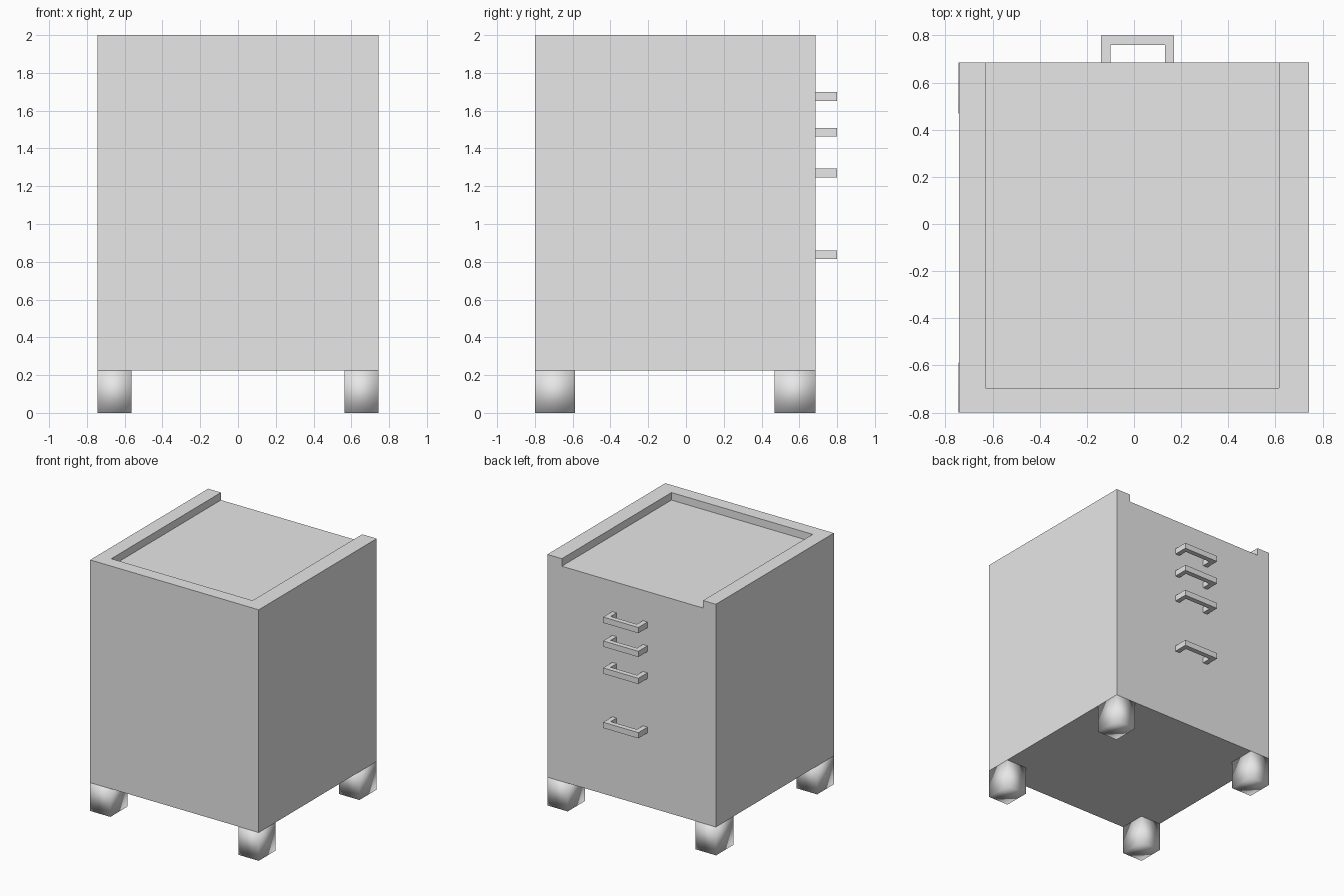
import bpy
import bmesh

old = bpy.data.objects.get("Cube")
if old:
    bpy.data.objects.remove(old, do_unlink=True)

grey = bpy.data.materials.new("plain grey")
grey.use_nodes = True
colour = (0.8, 0.8, 0.8, 1)
grey.diffuse_color = colour
grey.node_tree.nodes["Principled BSDF"].inputs["Base Color"].default_value = colour


def prism(name, outline, bottom, top, smooth=False):
    """Extrude a counter-clockwise xy outline from bottom to top."""
    bm = bmesh.new()
    base = bm.faces.new([bm.verts.new((x, y, bottom)) for x, y in outline])
    result = bmesh.ops.extrude_face_region(bm, geom=[base], use_keep_orig=True)
    moved = [v for v in result["geom"] if isinstance(v, bmesh.types.BMVert)]
    bmesh.ops.translate(bm, verts=moved, vec=(0, 0, top - bottom))
    bmesh.ops.recalc_face_normals(bm, faces=bm.faces)
    for face in bm.faces:
        face.smooth = smooth
    mesh = bpy.data.meshes.new(name)
    bm.to_mesh(mesh)
    bm.free()
    mesh.materials.append(grey)
    obj = bpy.data.objects.new(name, mesh)
    bpy.context.collection.objects.link(obj)
    return obj


def rectangle(x0, x1, y0, y1):
    return [(x0, y0), (x1, y0), (x1, y1), (x0, y1)]


HALF_WIDTH, FRONT, BACK = 0.743, -0.80, 0.685
BASE, TOP = 0.225, 2.0

# Cabinet body, with a shallow tray in its top that is open at the back
body = prism("cabinet_body", rectangle(-HALF_WIDTH, HALF_WIDTH, FRONT, BACK), BASE, TOP)
cutter = prism("tray_cutter", rectangle(-0.63, 0.615, -0.695, BACK + 0.2), 1.94, TOP + 0.2)
cutter.hide_render = True
cut = body.modifiers.new("tray", "BOOLEAN")
cut.operation = "DIFFERENCE"
cut.solver = "EXACT"
cut.object = cutter
bpy.context.view_layer.objects.active = body
bpy.ops.object.modifier_apply(modifier=cut.name)
bpy.data.objects.remove(cutter, do_unlink=True)

# Four softly shaded block feet, flush with the corners
for side, x0, x1 in (("right", -0.745, -0.565), ("left", 0.563, 0.743)):
    for end, y0, y1 in (("front", FRONT, -0.587), ("back", 0.468, BACK)):
        prism(f"{end}_{side}_foot", rectangle(x0, x1, y0, y1), 0, BASE, smooth=True)

# Drawer pulls on the back: a flat bar on two short posts
pull = [(0.17, BACK), (0.17, 0.80), (-0.14, 0.80), (-0.14, BACK),
        (-0.10, BACK), (-0.10, 0.76), (0.132, 0.76), (0.132, BACK)]
for number, height in enumerate((1.675, 1.485, 1.27, 0.837), start=1):
    prism(f"drawer_pull_{number}", pull, height - 0.023, height + 0.023)
